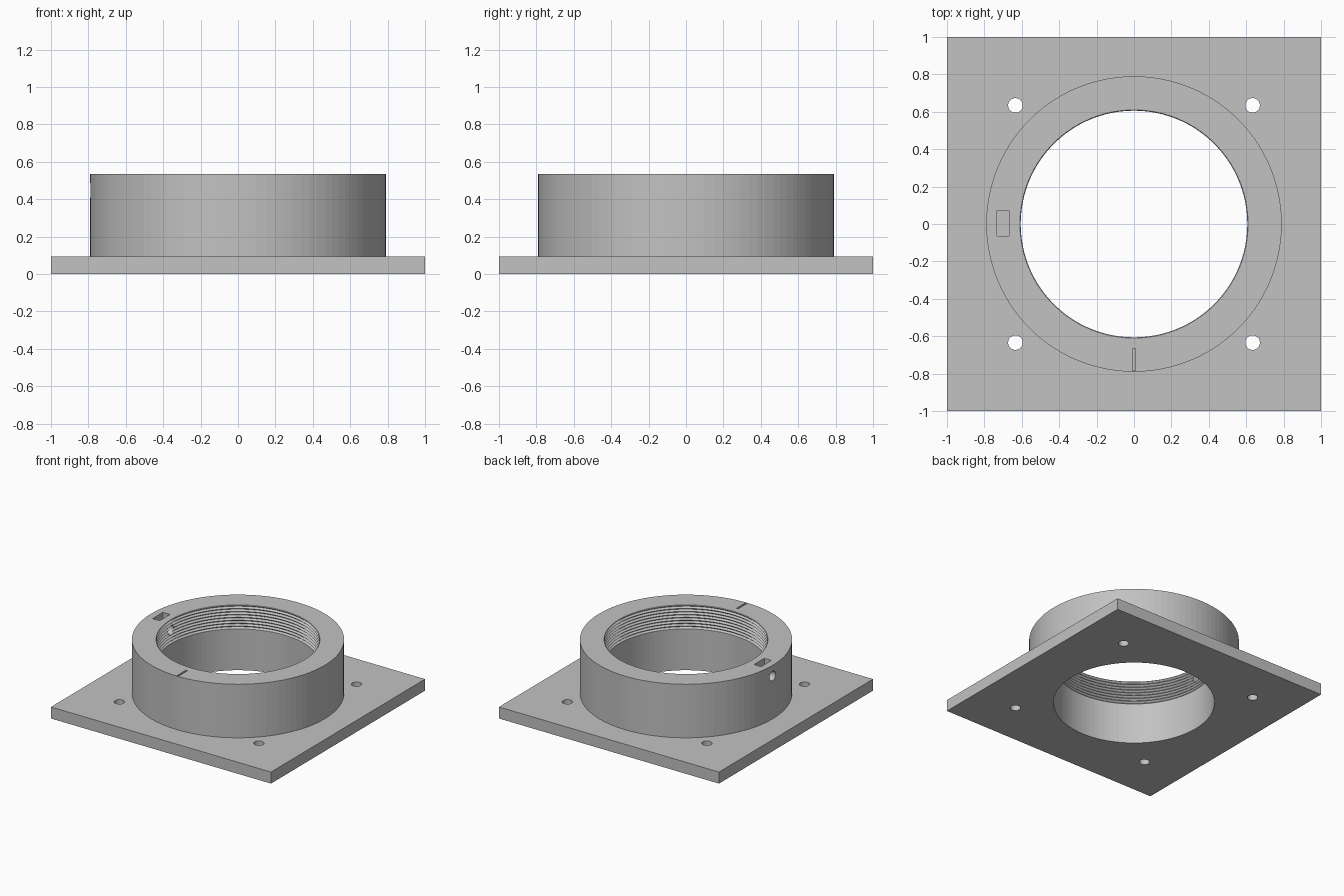
import bpy
import math
from mathutils import Matrix

cube = bpy.data.objects.get("Cube")
if cube:
    bpy.data.objects.remove(cube, do_unlink=True)

import bmesh

PLATE_TOP, RING_TOP = 0.095, 0.535
BORE, OUTER = 0.606, 0.79
SEGMENTS = 100

grey = bpy.data.materials.new("plain grey")
grey.use_nodes = True
grey.diffuse_color = (0.54, 0.54, 0.54, 1)
grey.node_tree.nodes["Principled BSDF"].inputs["Base Color"].default_value = (0.54, 0.54, 0.54, 1)


def finish(name, bm):
    bmesh.ops.recalc_face_normals(bm, faces=bm.faces)
    mesh = bpy.data.meshes.new(name)
    bm.to_mesh(mesh)
    bm.free()
    mesh.materials.append(grey)
    obj = bpy.data.objects.new(name, mesh)
    bpy.context.collection.objects.link(obj)
    return obj


def box(name, center, size):
    bm = bmesh.new()
    bmesh.ops.create_cube(bm, size=1, matrix=Matrix.Translation(center) @ Matrix.Diagonal((*size, 1)))
    return finish(name, bm)


def cylinder(name, center, radius, depth, segments=32, axis="Z"):
    bm = bmesh.new()
    turn = Matrix.Rotation(math.pi / 2, 4, "Y") if axis == "X" else Matrix()
    bmesh.ops.create_cone(bm, cap_ends=True, segments=segments, radius1=radius, radius2=radius,
                          depth=depth, matrix=Matrix.Translation(center) @ turn)
    return finish(name, bm)


def lathe(name, profile):
    """Revolve a closed (radius, height) outline around the z axis."""
    bm = bmesh.new()
    rings = []
    for i in range(SEGMENTS):
        a = 2 * math.pi * i / SEGMENTS
        rings.append([bm.verts.new((r * math.cos(a), r * math.sin(a), z)) for r, z in profile])
    n = len(profile)
    for i in range(SEGMENTS):
        here, after = rings[i], rings[(i + 1) % SEGMENTS]
        for j in range(n):
            k = (j + 1) % n
            bm.faces.new((here[j], after[j], after[k], here[k]))
    return finish(name, bm)


def cut(target, cutters):
    bpy.context.view_layer.objects.active = target
    for cutter in cutters:
        cutter.hide_render = True
        mod = target.modifiers.new("cut", "BOOLEAN")
        mod.operation = "DIFFERENCE"
        mod.solver = "EXACT"
        mod.object = cutter
        bpy.ops.object.modifier_apply(modifier=mod.name)
        bpy.data.objects.remove(cutter, do_unlink=True)


# Square base plate with the central bore and four corner screw holes
plate = box("base_plate", (0, 0, PLATE_TOP / 2), (2, 2, PLATE_TOP))
holes = [cylinder("bore_cutter", (0, 0, 0), BORE, 1, SEGMENTS)]
for x in (-0.634, 0.634):
    for y in (-0.634, 0.634):
        holes.append(cylinder("screw_cutter", (x, y, 0), 0.039, 1))
cut(plate, holes)

# Collar with an internal thread in its upper part
turns, pitch, groove = 8, 0.024, 0.014
profile = [(BORE, PLATE_TOP), (OUTER, PLATE_TOP), (OUTER, RING_TOP), (BORE + 0.004, RING_TOP)]
for i in range(turns):
    z = RING_TOP - 0.004 - i * pitch
    profile += [(BORE, z), (BORE + groove, z - pitch / 2)]
profile.append((BORE, RING_TOP - 0.004 - turns * pitch))
collar = lathe("threaded_collar", profile)

# Nut pocket, radial locking-screw hole and index mark in the collar
cut(collar, [
    box("pocket_cutter", (-0.70, 0.004, 0.48), (0.064, 0.135, 0.2)),
    cylinder("locking_screw_cutter", (-0.7, 0.004, 0.447), 0.039, 0.4, axis="X"),
    box("mark_cutter", (0, -0.725, RING_TOP), (0.015, 0.118, 0.04)),
])
